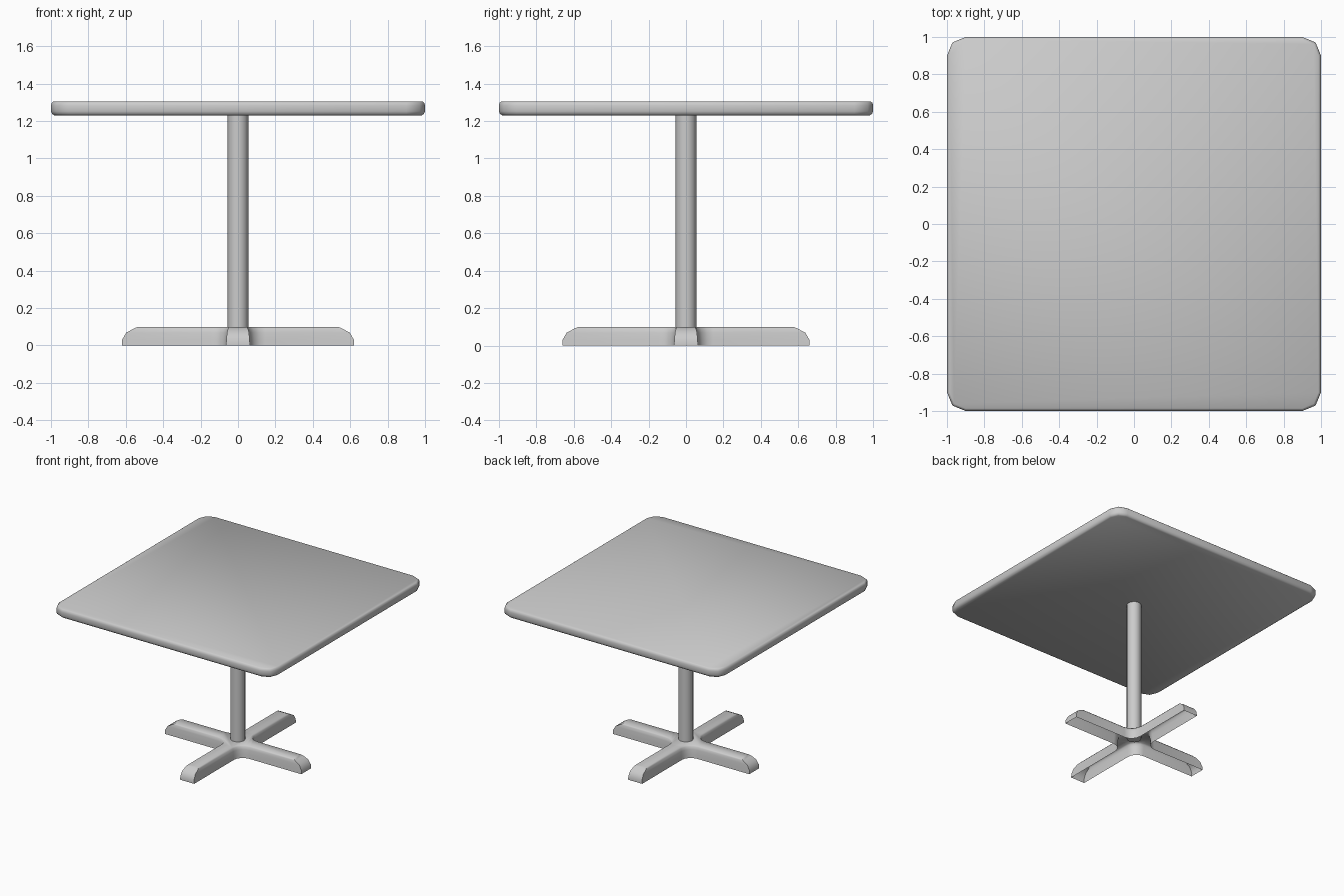
import bpy, bmesh, math

if "Cube" in bpy.data.objects:
    bpy.data.objects.remove(bpy.data.objects["Cube"])


def finish(name, bm, angle):
    bmesh.ops.recalc_face_normals(bm, faces=bm.faces)
    mesh = bpy.data.meshes.new(name)
    bm.to_mesh(mesh)
    bm.free()
    obj = bpy.data.objects.new(name, mesh)
    bpy.context.collection.objects.link(obj)
    bpy.ops.object.select_all(action='DESELECT')
    obj.select_set(True)
    bpy.context.view_layer.objects.active = obj
    bpy.ops.object.shade_smooth_by_angle(angle=math.radians(angle))
    return obj


def loft(name, levels, cap_bottom, angle=40):
    """Join matching outlines stacked in z; each level is (z, outline)."""
    bm = bmesh.new()
    rings = [[bm.verts.new((x, y, z)) for x, y in pts] for z, pts in levels]
    n = len(rings[0])
    for a, b in zip(rings, rings[1:]):
        for i in range(n):
            j = (i + 1) % n
            bm.faces.new((a[i], a[j], b[j], b[i]))
    bm.faces.new(rings[-1])
    if cap_bottom:
        bm.faces.new(rings[0][::-1])
    return finish(name, bm, angle)


def arc(cx, cy, r, start, end, steps):
    angles = [math.radians(start + (end - start) * i / steps) for i in range(steps + 1)]
    return [(cx + r * math.cos(a), cy + r * math.sin(a)) for a in angles]


def rounded_square(half, r):
    c = half - r
    pts = []
    for k, (sx, sy) in enumerate([(1, 1), (-1, 1), (-1, -1), (1, -1)]):
        pts += arc(sx * c, sy * c, r, 90 * k, 90 * k + 90, 2)
    return pts


def cross(half_x, half_y, w, r):
    """Plus-shaped outline with filleted inner corners."""
    c = w + r
    quarter = [(half_x, w)] + arc(c, c, r, 270, 180, 4) + [(w, half_y)]
    pts = []
    for sx, sy in [(1, 1), (-1, 1), (-1, -1), (1, -1)]:
        part = [(sx * x, sy * y) for x, y in quarter]
        pts += part if sx * sy > 0 else part[::-1]
    return pts


# Table top with a softened rim
rim = [(1.23, 0.018), (1.238, 0.006), (1.252, 0), (1.283, 0), (1.297, 0.004), (1.305, 0.014)]
loft("table_top", [(z, rounded_square(1 - d, 0.1 - d)) for z, d in rim], True, 50)

# Central post, its foot reaching into the hollow base
post = [(z, arc(0, 0, 0.055, 0, 337.5, 15)) for z in (0.07, 1.232)]
loft("post", post, True)

# Four-armed base: shell open underneath, (z, end setback, arm half width)
shell = [(0, 0, 0.064), (0.03, 0, 0.062), (0.068, 0.022, 0.059),
         (0.09, 0.062, 0.054), (0.1, 0.085, 0.045)]
loft("cross_base", [(z, cross(0.62 - d, 0.66 - d, w, 0.145 - w)) for z, d, w in shell], False, 50)
